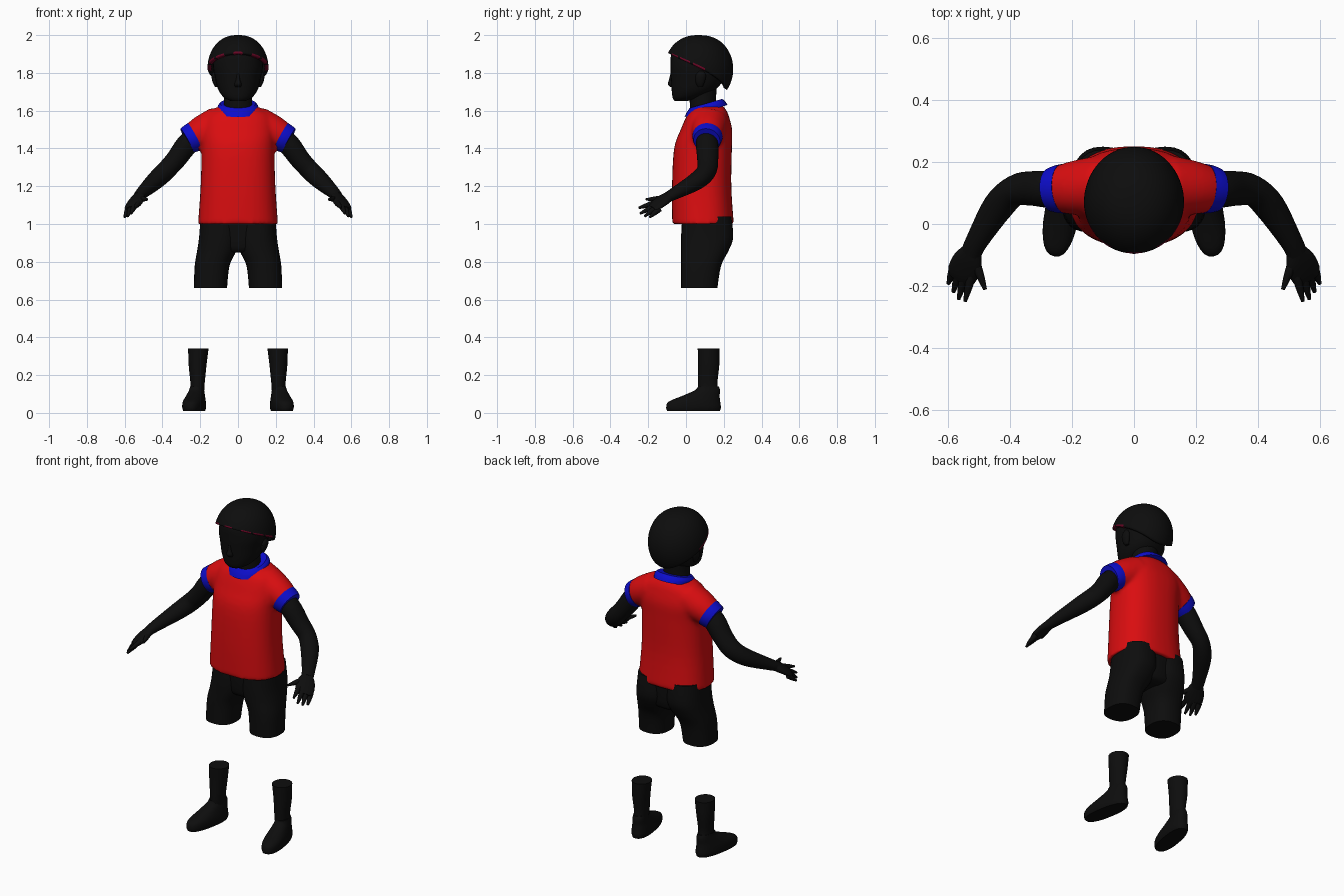
import bpy
import bmesh
import math
from mathutils import Vector

cube = bpy.data.objects.get("Cube")
if cube:
    bpy.data.objects.remove(cube, do_unlink=True)


def material(name, rgb):
    mat = bpy.data.materials.new(name)
    mat.use_nodes = True
    colour = (*rgb, 1)
    mat.diffuse_color = colour
    mat.node_tree.nodes["Principled BSDF"].inputs["Base Color"].default_value = colour
    return mat


BLACK = material("black", (.004, .004, .004))
RED = material("red", (.7, .004, .005))
BLUE = material("blue", (.004, .004, .6))
CRIMSON = material("dark crimson", (.16, .002, .02))
HAND_SIDE = Vector((.9, .2, -.4))
parts = []


def catmull(a, b, c, d, t):
    """Smooth interpolation between b and c."""
    return [q + .5 * t * (r - p + t * (2 * p - 5 * q + 4 * r - s + t * (3 * (q - r) + s - p)))
            for p, q, r, s in zip(a, b, c, d)]


def refine(rows, steps):
    padded = [rows[0], *rows, rows[-1]]
    result = []
    for i in range(len(rows) - 1):
        result += [catmull(*padded[i:i + 4], k / steps) for k in range(steps)]
    return result + [rows[-1]]


def loft(bm, rows, follow=False, power=2, shear=0, sides=28, steps=4):
    """Skin through rows of (x, y, z, half width, half depth).
    Rings lie flat, or square to the path if follow is set."""
    rows = refine(rows, steps)
    points = [Vector(r[:3]) for r in rows]
    rings = []
    for i, (point, row) in enumerate(zip(points, rows)):
        u, v = Vector((1, 0, shear * 0)), Vector((0, 1, shear))
        if follow:
            tangent = (points[min(i + 1, len(rows) - 1)] - points[max(i - 1, 0)]).normalized()
            u = (HAND_SIDE - tangent * HAND_SIDE.dot(tangent)).normalized()
            v = tangent.cross(u)
        ring = []
        for k in range(sides):
            angle = math.tau * k / sides
            c, s = math.cos(angle), math.sin(angle)
            c = math.copysign(abs(c) ** (2 / power), c)
            s = math.copysign(abs(s) ** (2 / power), s)
            ring.append(bm.verts.new(point + u * c * row[3] + v * s * row[4]))
        rings.append(ring)
    for lower, upper in zip(rings, rings[1:]):
        for k in range(sides):
            j = (k + 1) % sides
            bm.faces.new((lower[k], lower[j], upper[j], upper[k]))
    bm.faces.new(rings[0][::-1])
    bm.faces.new(rings[-1])


def finish(name, bm, mats, mirror=False):
    bmesh.ops.recalc_face_normals(bm, faces=bm.faces[:])
    mesh = bpy.data.meshes.new(name)
    bm.to_mesh(mesh)
    bm.free()
    for mat in mats:
        mesh.materials.append(mat)
    obj = bpy.data.objects.new(name, mesh)
    bpy.context.collection.objects.link(obj)
    if mirror:
        obj.modifiers.new("mirror", "MIRROR").use_mirror_merge = False
    parts.append(obj)
    return obj


def solid(name, rows, mat, mirror=False, **options):
    bm = bmesh.new()
    loft(bm, rows, **options)
    return finish(name, bm, [mat], mirror)


# Shirt: torso and both sleeves fused into one skin
bm = bmesh.new()
loft(bm, [(0, .09, 1, .212, .163), (0, .083, 1.2, .198, .157), (0, .09, 1.4, .193, .153),
          (0, .108, 1.5, .198, .136), (0, .115, 1.57, .18, .112), (0, .12, 1.605, .135, .092),
          (0, .12, 1.63, .085, .07)], power=2.4, sides=40)
for side in (1, -1):
    loft(bm, [(side * .1, .125, 1.525, .1, .098), (side * .19, .117, 1.485, .088, .088),
              (side * .262, .11, 1.445, .069, .071)], follow=True)
shirt = finish("shirt", bm, [RED])
remesh = shirt.modifiers.new("fuse", "REMESH")
remesh.mode = "VOXEL"
remesh.voxel_size = .011
remesh.use_smooth_shade = True
relax = shirt.modifiers.new("relax", "SMOOTH")
relax.iterations = 5

# Shirt trim
solid("collar", [(0, .106, 1.598, .108, .114), (0, .106, 1.62, .108, .102),
                 (0, .106, 1.638, .094, .086)], BLUE, shear=.28, power=2.3)
solid("sleeve_cuff", [(.228, .114, 1.464, .08, .08), (.25, .112, 1.452, .077, .077),
                      (.27, .11, 1.441, .07, .073)], BLUE, True, follow=True)

# Arms and hands
solid("arm", [(.2, .11, 1.48, .055, .055), (.27, .112, 1.42, .058, .06),
              (.33, .115, 1.34, .053, .056), (.385, .108, 1.28, .049, .053),
              (.44, .055, 1.227, .05, .047), (.505, -.05, 1.167, .037, .033),
              (.527, -.095, 1.143, .034, .026)], BLACK, True, follow=True)
solid("palm", [(.524, -.088, 1.147, .034, .025), (.537, -.12, 1.127, .05, .023),
               (.555, -.16, 1.098, .052, .018), (.563, -.18, 1.084, .04, .012)],
      BLACK, True, follow=True)
fingers = {
    "index_finger": ((.523, -.158, 1.115), (.546, -.25, 1.085)),
    "middle_finger": ((.545, -.16, 1.1), (.567, -.243, 1.055)),
    "ring_finger": ((.565, -.155, 1.09), (.584, -.22, 1.04)),
    "little_finger": ((.582, -.14, 1.08), (.6, -.193, 1.036)),
    "thumb": ((.512, -.125, 1.135), (.481, -.212, 1.13)),
}
for name, (base, tip) in fingers.items():
    middle = [(a + b) / 2 for a, b in zip(base, tip)]
    solid(name, [(*base, .016, .016), (*middle, .013, .013), (*tip, .006, .006)],
          BLACK, True, follow=True, sides=10)

# Shorts
solid("shorts_leg", [(.146, .07, .66, .088, .096), (.137, .08, .78, .092, .106),
                     (.112, .1, .86, .104, .126), (.1, .112, .93, .106, .138),
                     (.098, .11, 1.04, .1, .13)], BLACK, True, power=2.4)
solid("shorts_seat", [(0, .1, .85, .06, .08), (0, .108, .88, .14, .115),
                      (0, .108, 1.04, .18, .125)], BLACK, power=2.4)

# Socks and shoes
solid("sock", [(.216, .12, .1, .036, .055), (.214, .115, .16, .038, .052),
               (.214, .12, .25, .047, .056), (.21, .12, .34, .054, .058)], BLACK, True)
shoe = solid("shoe", [(0, 0, .01, .05, .142), (0, 0, .03, .056, .147), (0, .005, .06, .054, .138),
                      (0, .04, .09, .046, .1), (0, .075, .12, .038, .067),
                      (0, .08, .14, .034, .055)], BLACK, True, power=2.4)
for vert in shoe.data.vertices:
    turn = math.radians(10)
    x, y = vert.co.x, vert.co.y
    vert.co.x = .232 + x * math.cos(turn) - y * math.sin(turn)
    vert.co.y = .04 + x * math.sin(turn) + y * math.cos(turn)

# Neck, head and face
solid("neck", [(0, .1, 1.57, .085, .075), (0, .09, 1.64, .074, .07),
               (0, .09, 1.72, .074, .072)], BLACK)
solid("head", [(0, -.025, 1.652, .04, .036), (0, .005, 1.67, .075, .076),
               (0, .04, 1.71, .104, .116), (0, .06, 1.77, .12, .14),
               (0, .065, 1.84, .132, .147), (0, .065, 1.91, .115, .138),
               (0, .065, 1.96, .06, .07)], BLACK, power=2.2)
solid("nose", [(0, -.07, 1.725, .016, .012), (0, -.078, 1.74, .019, .019),
               (0, -.076, 1.765, .011, .014), (0, -.07, 1.8, .008, .012)], BLACK, sides=14)
solid("ear", [(.113, .075, 1.725, .008, .012), (.12, .075, 1.75, .014, .024),
              (.124, .078, 1.785, .016, .028), (.122, .08, 1.81, .008, .014)],
      BLACK, True, sides=14)

# Helmet: a dome whose rim drops from brow to nape, with a broken rim stripe
bm = bmesh.new()
centre = Vector((0, .068, 1.82))
sides, levels = 72, 18
columns = []
crown = bm.verts.new(centre + Vector((0, 0, .18)))
for k in range(sides):
    angle = math.tau * k / sides
    back = (1 - math.cos(angle)) / 2
    rim = 1.905 - .14 * back - .055 * back ** 3
    limit = math.acos((rim - centre.z) / .18)
    column = []
    for i in range(1, levels + 1):
        sweep = limit * (i / levels if i == levels else i / (levels - 1) * .955)
        spread = math.sin(sweep) ** .86
        column.append(bm.verts.new(centre + Vector((
            .162 * spread * math.sin(angle), -.182 * spread * math.cos(angle),
            .18 * math.cos(sweep)))))
    columns.append(column)
for k in range(sides):
    a, b = columns[k], columns[(k + 1) % sides]
    bm.faces.new((crown, a[0], b[0]))
    for i in range(levels - 1):
        face = bm.faces.new((a[i], a[i + 1], b[i + 1], b[i]))
        around = min(k, sides - 1 - k)
        striped = around < 2 or 6 <= around < 21 and around % 5
        face.material_index = int(i == levels - 2 and bool(striped))
helmet = finish("helmet", bm, [BLACK, CRIMSON])
shell = helmet.modifiers.new("thickness", "SOLIDIFY")
shell.thickness = .02

# Smooth shading with crisp rims
bpy.ops.object.select_all(action="DESELECT")
for part in parts:
    part.select_set(True)
bpy.context.view_layer.objects.active = shirt
bpy.ops.object.shade_smooth_by_angle(angle=math.radians(40))
